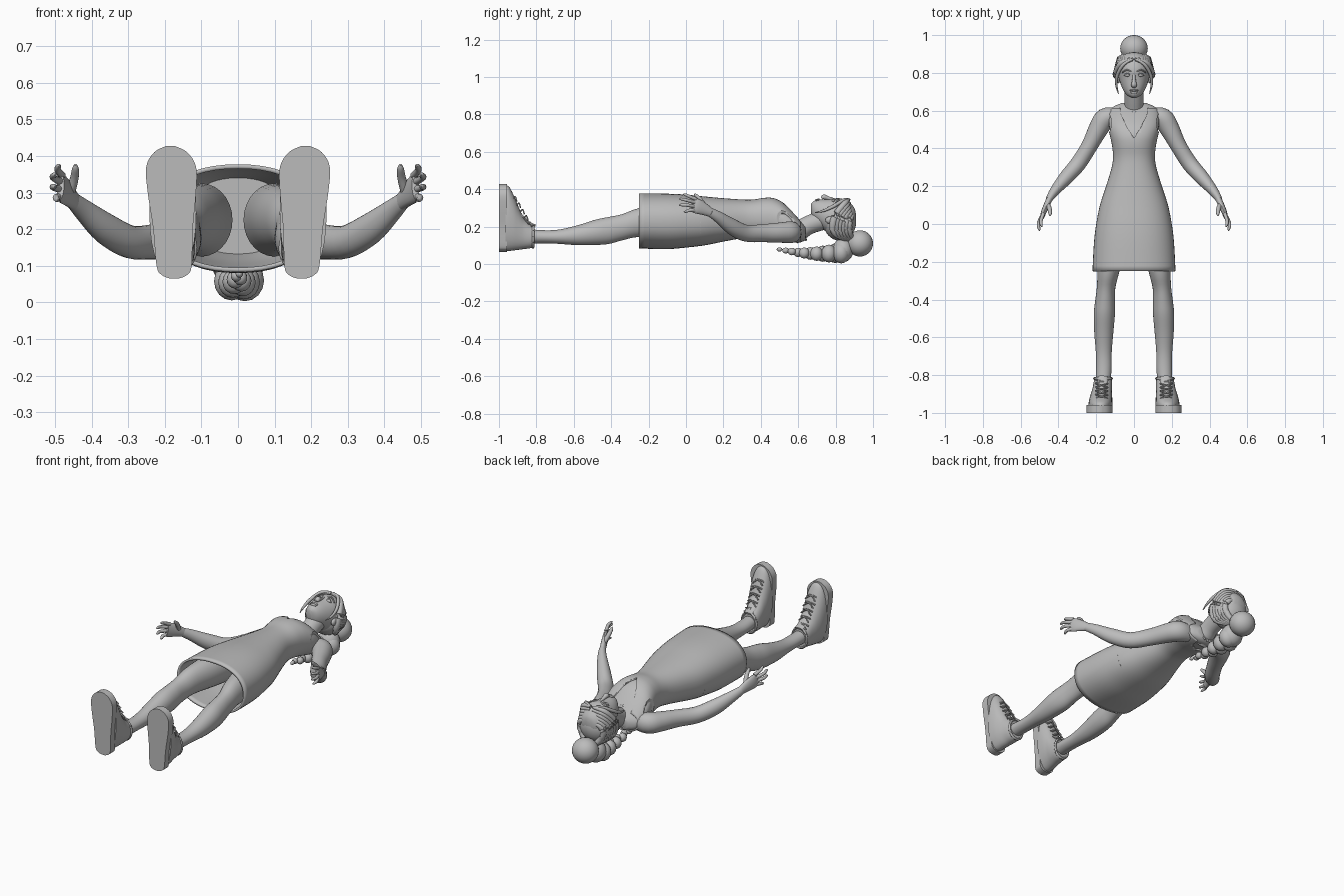
import bpy, bmesh, math
from mathutils import Vector

grey = bpy.data.materials.new("plain grey")
grey.diffuse_color = (0.5, 0.5, 0.5, 1)


def finish(name, bm):
    bmesh.ops.recalc_face_normals(bm, faces=bm.faces)
    me = bpy.data.meshes.new(name)
    bm.to_mesh(me)
    bm.free()
    me.materials.append(grey)
    for p in me.polygons:
        p.use_smooth = True
    me.set_sharp_from_angle(angle=math.radians(45))
    ob = bpy.data.objects.new(name, me)
    bpy.context.collection.objects.link(ob)
    return ob


def spline(pts, steps):
    """Catmull-Rom through tuples of any length."""
    out = []
    for i in range(len(pts) - 1):
        p = [pts[max(0, min(len(pts) - 1, i + k))] for k in (-1, 0, 1, 2)]
        for s in range(steps):
            t = s / steps
            out.append([0.5 * (2 * b + (c - a) * t + (2 * a - 5 * b + 4 * c - d) * t * t
                               + (3 * b - a - 3 * c + d) * t ** 3) for a, b, c, d in zip(*p)])
    return out + [list(pts[-1])]


def loft(name, rings, n=24, steps=4, along_y=False, cap=True, power=2.0):
    """Skin rings (x, y, z, half width, half height) along their path."""
    bm = bmesh.new()
    rs = spline(rings, steps)
    c = [Vector(r[:3]) for r in rs]
    loops = []
    for i, r in enumerate(rs):
        t = (c[min(i + 1, len(c) - 1)] - c[max(i - 1, 0)]).normalized()
        if along_y:
            t = Vector((0, 1, 0))
        ref = Vector((0, 0, 1)) if abs(t.z) < 0.9 else Vector((0, 1, 0))
        u = t.cross(ref).normalized()
        v = u.cross(t)
        loop = []
        for k in range(n):
            a = 2 * math.pi * k / n
            ca, sa = math.cos(a), math.sin(a)
            ca = math.copysign(abs(ca) ** (2 / power), ca)
            sa = math.copysign(abs(sa) ** (2 / power), sa)
            loop.append(bm.verts.new(c[i] + u * ca * max(r[3], .001) + v * sa * max(r[4], .001)))
        loops.append(loop)
    for a, b in zip(loops, loops[1:]):
        for k in range(n):
            bm.faces.new((a[k], a[(k + 1) % n], b[(k + 1) % n], b[k]))
    if cap:
        bm.faces.new(loops[0])
        bm.faces.new(loops[-1])
    return finish(name, bm)


def section(rows, grow=0.0):
    """Rows of (y, low z, high z, half width) to rings."""
    return [(0, y, (lo + hi) / 2, w + grow, (hi - lo) / 2 + grow) for y, lo, hi, w in rows]


def tube(name, pts, r, n=8, steps=4):
    return loft(name, [(*p, r, r) for p in pts], n, steps)


def blob(name, c, r, seg=20):
    bm = bmesh.new()
    bmesh.ops.create_uvsphere(bm, u_segments=seg, v_segments=seg // 2, radius=1)
    for v in bm.verts:
        v.co = Vector((c[i] + v.co[i] * r[i] for i in range(3)))
    return finish(name, bm)


def prism(name, outline, z0, z1):
    bm = bmesh.new()
    f = bm.faces.new([bm.verts.new((x, y, z0)) for x, y in outline])
    ext = bmesh.ops.extrude_face_region(bm, geom=[f])
    for v in ext["geom"]:
        if isinstance(v, bmesh.types.BMVert):
            v.co.z = z1
    ob = finish(name, bm)
    ob.hide_render = True
    return ob


# Dress: hollow shell with cut neckline and armholes
body = [(-.25, .083, .377, .22), (-.1, .08, .376, .212), (0, .088, .371, .2), (.1, .1, .361, .18),
        (.2, .12, .352, .148), (.3, .138, .345, .118), (.36, .145, .345, .111), (.42, .14, .354, .117),
        (.47, .133, .352, .128), (.52, .122, .33, .14), (.57, .113, .285, .14), (.615, .11, .235, .125)]
dress = loft("dress", section(body), 48, 4, True, False, 2.25)
sol = dress.modifiers.new("thickness", 'SOLIDIFY')
sol.thickness, sol.offset = 0.012, -1
cutters = [prism("front_neck_cutter", [(0, .455), (.035, .51), (.068, .58), (.08, .7),
                                       (-.08, .7), (-.068, .58), (-.035, .51)], .2, .6),
           prism("back_neck_cutter", [(0, .53), (.05, .56), (.075, .7), (-.075, .7), (-.05, .56)], -.1, .2)]
for s in (1, -1):
    cutters.append(prism("armhole_cutter", [(s * .205 + .085 * math.cos(a * math.pi / 12),
                   .535 + .1 * math.sin(a * math.pi / 12)) for a in range(24)], -.1, .6))
for cut in cutters:
    m = dress.modifiers.new("cut", 'BOOLEAN')
    m.operation, m.object, m.solver = 'DIFFERENCE', cut, 'EXACT'
bpy.context.view_layer.objects.active = dress
for m in list(dress.modifiers):
    bpy.ops.object.modifier_apply(modifier=m.name)
for cut in cutters:
    bpy.data.objects.remove(cut)

# Torso and neck
loft("torso", section(body[4:] + [(.64, .12, .21, .075)], -.008), 40, 4, True, True, 2.2)
loft("neck", [(0, .57, .165, .075, .06), (0, .615, .185, .054, .054), (0, .66, .21, .05, .05),
              (0, .74, .24, .052, .055)])

# Beaded necklace
for k in range(22):
    a = 2 * math.pi * k / 22
    blob("necklace_bead", (.064 * math.cos(a), .617 - .024 * math.sin(a), .187 + .058 * math.sin(a)),
         (.007, .007, .007), 8)

# Head and face
loft("head", section([(.668, .27, .32, .012), (.682, .235, .336, .038), (.715, .2, .344, .06),
                      (.77, .16, .347, .08), (.82, .15, .352, .086), (.87, .16, .333, .076),
                      (.9, .2, .3, .045), (.908, .24, .27, .01)]), 32, 4, True)
loft("nose", [(0, .795, .343, .008, .008), (0, .76, .352, .01, .01), (0, .737, .358, .015, .014),
              (0, .726, .35, .012, .006)], 12)
blob("upper_lip", (0, .708, .344), (.024, .006, .008), 12)
blob("lower_lip", (0, .697, .341), (.02, .007, .008), 12)
for s in (1, -1):
    blob("eye", (s * .034, .788, .338), (.016, .009, .009), 12)
    tube("eyelid", [(s * .016, .786, .342), (s * .034, .798, .347), (s * .053, .787, .333)], .003)
    tube("eyebrow", [(s * .014, .806, .349), (s * .038, .816, .346), (s * .062, .803, .329)], .004)
    blob("ear", (s * .084, .772, .235), (.012, .028, .02), 12)

# Hair: cap, swept locks, bun and braid
blob("hair_cap", (0, .822, .225), (.098, .088, .1), 32)
for s in (1, -1):
    for k in range(6):
        f = k / 5
        loft("swept_lock", [(s * .008, .87 + .02 * f, .342 - .08 * f, .008, .008),
                            (s * (.068 - .012 * f), .85 + .035 * f, .325 - .07 * f, .015, .015),
                            (s * (.096 - .02 * f), .795 + .075 * f, .25 - .035 * f, .017, .02),
                            (s * (.078 - .02 * f), .79 + .085 * f, .17, .016, .018),
                            (s * .025, .86 + .03 * f, .13, .012, .012)], 10)
    loft("face_lock", [(s * .004, .875, .345, .005, .005), (s * .055, .845, .343, .009, .009),
                       (s * .088, .79, .31, .009, .01), (s * .093, .735, .285, .006, .007),
                       (s * .082, .69, .275, .002, .002)], 10)
blob("bun", (0, .93, .11), (.073, .07, .07), 28)
blob("braid_root", (0, .84, .075), (.062, .055, .065), 24)
for k in range(11):
    f = k / 10
    r = .05 * (1 - f) + .012
    blob("braid_lobe", ((-1) ** k * r * .3, .83 - .33 * f, .06 - .008 * math.sin(math.pi * f) + .018 * f * f),
         (r * .85, r * .62 + .008, r * .92), 16)

for s in (1, -1):
    # Arm and hand
    loft("arm", [(s * x, y, z, a, b) for x, y, z, a, b in [
        (.09, .575, .17, .04, .05), (.15, .56, .17, .055, .058), (.188, .505, .168, .052, .054),
        (.235, .415, .165, .043, .048), (.295, .32, .165, .042, .045), (.36, .245, .2, .038, .043),
        (.42, .175, .25, .026, .031), (.45, .13, .277, .018, .024)]], 24)
    loft("palm", [(s * .443, .142, .27, .017, .022), (s * .462, .1, .292, .016, .032),
                  (s * .479, .06, .309, .014, .04), (s * .485, .035, .316, .01, .036)], 16)
    for bz, tx, ty, tz in ((.346, .49, -.012, .372), (.327, .502, -.033, .348),
                           (.307, .502, -.033, .316), (.288, .494, -.008, .28)):
        loft("finger", [(s * .48, .055, bz, .01, .01), (s * (tx + .003), (ty + .045) / 2, (bz + tz) / 2 + .003, .009, .009),
                        (s * tx, ty + .006, tz, .007, .007), (s * (tx - .002), ty - .004, tz, .002, .002)], 10)
    loft("thumb", [(s * .458, .105, .3, .013, .013), (s * .447, .08, .34, .012, .012),
                   (s * .444, .055, .366, .009, .009), (s * .444, .045, .376, .003, .003)], 10)

    # Leg
    loft("leg", [(s * x, y, z, a, b) for x, y, z, a, b in [
        (.1, .08, .225, .085, .1), (.115, -.1, .228, .075, .09), (.135, -.25, .222, .058, .077),
        (.148, -.34, .197, .049, .07), (.153, -.41, .18, .053, .072), (.157, -.48, .17, .056, .068),
        (.16, -.58, .154, .05, .053), (.16, -.68, .146, .042, .038), (.16, -.77, .146, .041, .035),
        (.165, -.87, .15, .038, .04)]], 28, 4, True)

    # Shoe: sole outline, upper, collar, laces and eyelets
    sole = [(.1, .048), (.2, .054), (.3, .066), (.37, .068), (.41, .045), (.427, .012)]
    prof = spline([(.065, .012), (.075, .035)] + sole, 4)
    centre = lambda z: .174 + .03 * (z - .08)
    bm = bmesh.new()
    pts = [(centre(z) + w, z) for z, w in prof] + [(centre(z) - w, z) for z, w in reversed(prof)]
    f = bm.faces.new([bm.verts.new((s * x, -1, z)) for x, z in pts])
    ext = bmesh.ops.extrude_face_region(bm, geom=[f])
    for v in ext["geom"]:
        if isinstance(v, bmesh.types.BMVert):
            v.co.y = -.957
    finish("sole", bm)
    loft("shoe_upper", [(s * x, y, (lo + hi) / 2, w, (hi - lo) / 2) for x, y, lo, hi, w in [
        (.178, -.965, .07, .422, .064), (.177, -.945, .07, .412, .063), (.175, -.92, .073, .365, .06),
        (.172, -.895, .076, .305, .055), (.168, -.868, .08, .25, .051), (.165, -.835, .084, .215, .048),
        (.164, -.815, .09, .205, .045)]], 28, 4, True, True, 2.2)
    tube("collar", [(s * .164 + .046 * math.cos(a * math.pi / 8), -.818, .147 + .058 * math.sin(a * math.pi / 8))
                    for a in range(17)], .007)
    loft("tongue", [(s * .168, -.89, .27, .028, .008), (s * .166, -.845, .222, .028, .009),
                    (s * .165, -.805, .205, .024, .006)], 12)
    for k in range(5):
        y, z = -.915 + .02 * k, .358 - .034 * k
        for d in (1, -1):
            tube("lace", [(s * .172 - d * .032, y - .008, z - .008), (s * .172, y + .002, z + .002),
                          (s * .17 + d * .032, y + .01, z - .022)], .004, 6)
